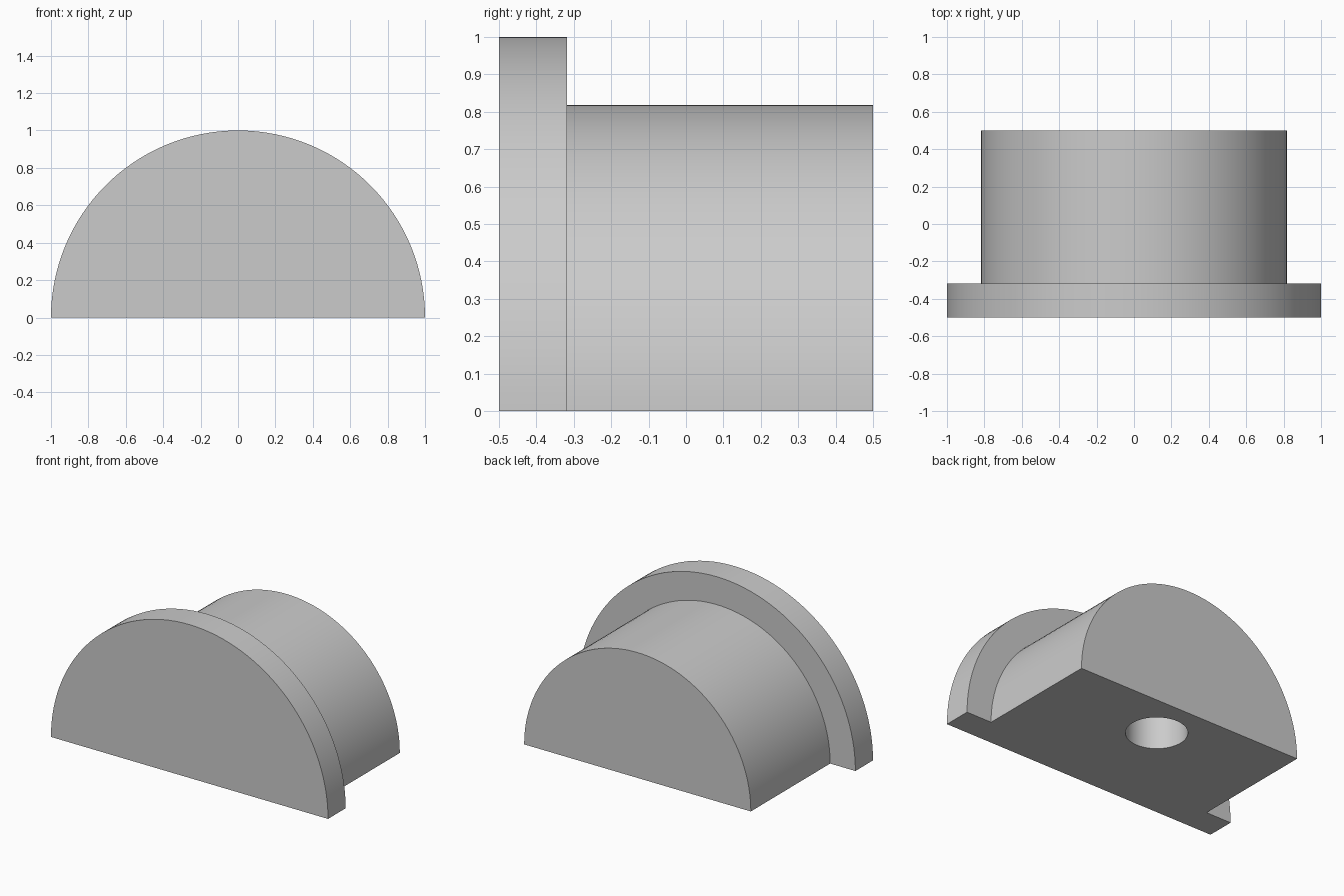
import bpy
import bmesh
import math

default = bpy.data.objects.get("Cube")
if default:
    bpy.data.objects.remove(default, do_unlink=True)

FLANGE_R, BODY_R = 1.0, 0.818
FRONT, STEP, BACK = -0.5, -0.318, 0.5
HOLE_R, HOLE_Y, HOLE_DEPTH = 0.182, 0.205, 0.45

# Plain grey material
grey = bpy.data.materials.new("light grey")
grey.use_nodes = True
colour = (0.6, 0.6, 0.6, 1)
grey.diffuse_color = colour
grey.node_tree.nodes["Principled BSDF"].inputs["Base Color"].default_value = colour

# Flanged half cylinder: stepped profile spun half a turn about the y axis
bm = bmesh.new()
profile = [(0, FRONT), (FLANGE_R, FRONT), (FLANGE_R, STEP),
           (BODY_R, STEP), (BODY_R, BACK), (0, BACK)]
verts = [bm.verts.new((x, y, 0)) for x, y in profile]
edges = [bm.edges.new(pair) for pair in zip(verts, verts[1:])]
bmesh.ops.spin(bm, geom=verts + edges, cent=(0, 0, 0), axis=(0, -1, 0),
               angle=math.pi, steps=64)
bmesh.ops.remove_doubles(bm, verts=bm.verts[:], dist=0.0001)

# Flat base closes the open outline
rim = [e for e in bm.edges if e.is_boundary]
bmesh.ops.contextual_create(bm, geom=rim)
bmesh.ops.dissolve_limit(bm, angle_limit=math.radians(0.5),
                         verts=bm.verts[:], edges=bm.edges[:])
bmesh.ops.recalc_face_normals(bm, faces=bm.faces[:])
mesh = bpy.data.meshes.new("flanged_half_cylinder")
bm.to_mesh(mesh)
bm.free()
mesh.materials.append(grey)
body = bpy.data.objects.new("flanged_half_cylinder", mesh)
bpy.context.collection.objects.link(body)

# Blind round hole in the base
bpy.ops.mesh.primitive_cylinder_add(vertices=48, radius=HOLE_R,
                                    depth=2 * HOLE_DEPTH,
                                    location=(0, HOLE_Y, 0))
cutter = bpy.context.object
cutter.name = "hole_cutter"
cutter.hide_render = True
cutter.data.materials.append(grey)

bpy.ops.object.select_all(action="DESELECT")
body.select_set(True)
bpy.context.view_layer.objects.active = body
cut = body.modifiers.new("base_hole", "BOOLEAN")
cut.operation = "DIFFERENCE"
cut.solver = "EXACT"
cut.object = cutter
bpy.ops.object.modifier_apply(modifier=cut.name)
bpy.data.objects.remove(cutter, do_unlink=True)

# Smooth curved walls with crisp rims
bpy.ops.object.shade_smooth_by_angle(angle=math.radians(30))
